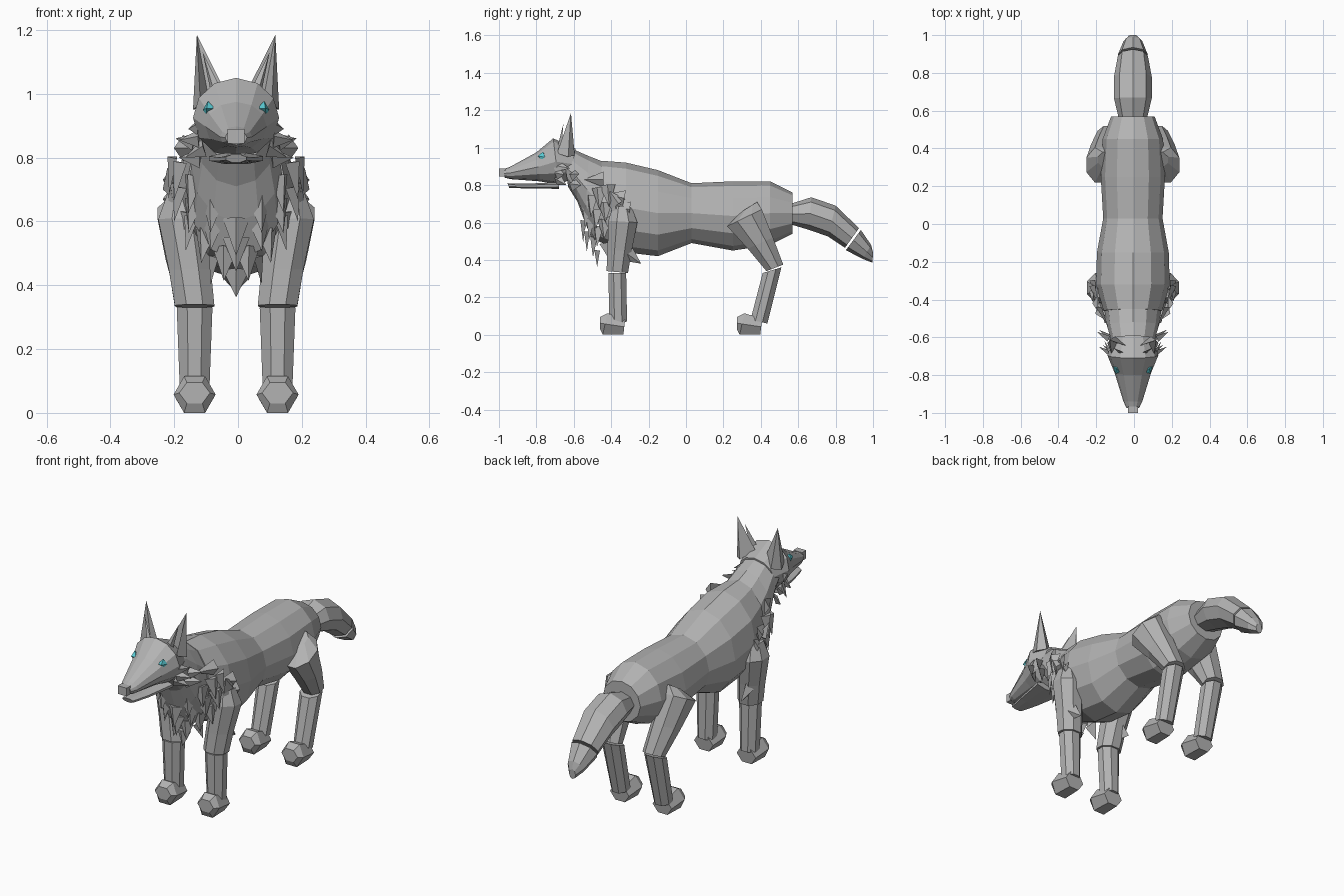
import bpy, bmesh, math
from mathutils import Vector as V

if "Cube" in bpy.data.objects:
    bpy.data.objects.remove(bpy.data.objects["Cube"])

CX = -0.006  # symmetry plane


def material(name, col):
    m = bpy.data.materials.new(name)
    m.diffuse_color = (*col, 1)
    m.use_nodes = True
    m.node_tree.nodes["Principled BSDF"].inputs["Base Color"].default_value = m.diffuse_color
    return m


GREY = material("fur grey", (0.45, 0.45, 0.45))
TEAL = material("eye teal", (0.10, 0.58, 0.64))


def finish(name, bm, mat=GREY):
    bmesh.ops.recalc_face_normals(bm, faces=bm.faces[:])
    me = bpy.data.meshes.new(name)
    bm.to_mesh(me)
    bm.free()
    me.materials.append(mat)
    ob = bpy.data.objects.new(name, me)
    bpy.context.collection.objects.link(ob)
    return ob


def loft(name, rings, n=12, x=0.0, flat=False, side=1):
    """Skin rings given as (y1, z1, y2, z2, half width[, x])."""
    bm = bmesh.new()
    k = 1 / math.cos(math.pi / n) if flat else 1
    loops = []
    for r in rings:
        y1, z1, y2, z2, hw = r[:5]
        cx = CX + side * (r[5] if len(r) > 5 else x)
        loop = []
        for i in range(n):
            a = 2 * math.pi * (i + (0.5 if flat else 0)) / n
            c, s = k * math.cos(a) / 2, k * math.sin(a)
            loop.append(bm.verts.new((cx + hw * s, (y1 + y2) / 2 + (y1 - y2) * c,
                                      (z1 + z2) / 2 + (z1 - z2) * c)))
        loops.append(loop)
    for a, b in zip(loops, loops[1:]):
        for i in range(n):
            j = (i + 1) % n
            bm.faces.new((a[i], a[j], b[j], b[i]))
    bm.faces.new(loops[0])
    bm.faces.new(loops[-1])
    return finish(name, bm)


def spike(bm, base, tip, out, width, thick):
    """Three-sided tuft of fur."""
    base, tip, out = V(base), V(tip), V(out).normalized()
    s = (tip - base).cross(out).normalized() * width / 2
    p = [bm.verts.new(q) for q in (base + s, base - s, base + out * thick, tip)]
    for f in ((0, 1, 2), (0, 1, 3), (1, 2, 3), (2, 0, 3)):
        bm.faces.new([p[i] for i in f])


# Trunk, neck, head and jaw
loft("body", [(-.45, .93, -.47, .50, .155), (-.32, .92, -.32, .44, .195),
              (-.15, .88, -.15, .42, .19), (.03, .81, .03, .49, .157),
              (.25, .82, .25, .45, .17), (.45, .82, .45, .48, .16),
              (.57, .76, .57, .54, .115)])
loft("neck", [(-.43, .92, -.49, .48, .15), (-.52, .955, -.54, .60, .14),
              (-.60, .99, -.58, .71, .122), (-.66, 1.0, -.63, .79, .11)])
loft("head", [(-.59, .995, -.62, .83, .105), (-.71, 1.05, -.68, .80, .135),
              (-.80, .975, -.78, .82, .096), (-.94, .898, -.94, .832, .05),
              (-.975, .885, -.97, .84, .034)])
loft("lower_jaw", [(-.68, .815, -.68, .78, .085), (-.85, .808, -.85, .782, .055),
                   (-.955, .81, -.945, .785, .032)], n=8, flat=True)
loft("nose", [(-.965, .89, -.965, .845, .027), (-1.0, .89, -1.0, .845, .027)],
     n=4, flat=True)

# Tail with a separate pointed end
loft("tail", [(.56, .70, .56, .59, .075), (.67, .735, .66, .56, .10),
              (.80, .69, .76, .525, .10), (.925, .57, .85, .465, .08)], n=8)
loft("tail_tip", [(.935, .56, .855, .452, .08), (.99, .48, .945, .405, .05),
                  (1.0, .44, .997, .385, .02)], n=8)

for side, tag in ((1, "left"), (-1, "right")):
    # Front leg
    loft("front_upper_leg_" + tag,
         [(-.39, .69, -.29, .68, .045, .17), (-.415, .61, -.26, .60, .074, .17),
          (-.42, .45, -.29, .45, .066, .145), (-.425, .34, -.31, .33, .062, .13)],
         n=8, side=side, flat=True)
    loft("front_lower_leg_" + tag,
         [(-.415, .33, -.32, .33, .056, .13), (-.41, .06, -.315, .07, .046, .13)],
         n=8, side=side, flat=True)
    # Hind leg
    loft("thigh_" + tag,
         [(.30, .66, .38, .71, .045, .14), (.22, .58, .405, .67, .076, .17),
          (.33, .46, .465, .52, .070, .15), (.43, .34, .52, .375, .056, .13)],
         n=8, side=side, flat=True)
    loft("hind_lower_leg_" + tag,
         [(.41, .33, .51, .36, .055, .13), (.345, .08, .435, .06, .046, .13)],
         n=8, side=side, flat=True)
    # Paws
    for part, y in (("front_paw_", -.46), ("hind_paw_", .272)):
        loft(part + tag, [(y, .095, y, .03, .042), (y + .04, .115, y + .015, .0, .057),
                          (y + .135, .085, y + .125, .0, .05)],
             n=6, x=.13, side=side, flat=True)

    # Ear with a hollow front
    bm = bmesh.new()
    pts = [(.035, -.645, 1.01), (.085, -.63, .98), (.112, -.69, .97),
           (.135, -.63, .95), (.095, -.595, .96)]
    ring = [bm.verts.new((CX + side * x, y, z)) for x, y, z in pts]
    tip = bm.verts.new((CX + side * .123, -.615, 1.185))
    for i in range(5):
        bm.faces.new((ring[i], ring[(i + 1) % 5], tip))
    bm.faces.new(ring)
    spike(bm, (CX + side * .06, -.675, 1.0), (CX + side * .105, -.655, 1.13),
          (side * .5, -1, 0), .04, .015)
    finish("ear_" + tag, bm)

    # Eye: small faceted gem
    bm = bmesh.new()
    top, low, inn, outr, fr, bk = [bm.verts.new((CX + side * x, y, z)) for x, y, z in
                                   ((.088, -.765, .978), (.094, -.77, .935),
                                    (.066, -.785, .953), (.104, -.755, .95),
                                    (.092, -.792, .955), (.075, -.75, .955))]
    loop = (top, outr, low, inn)
    for i in range(4):
        bm.faces.new((loop[i], loop[(i + 1) % 4], fr))
        bm.faces.new((loop[i], loop[(i + 1) % 4], bk))
    finish("eye_" + tag, bm, TEAL)

    # Cheek, shoulder and elbow tufts
    bm = bmesh.new()
    for b, t, w in (((.115, -.69, .90), (.150, -.62, .89), .06),
                    ((.115, -.68, .86), (.180, -.65, .855), .06),
                    ((.10, -.68, .83), (.160, -.64, .80), .06),
                    ((.13, -.60, .85), (.190, -.57, .86), .06),
                    ((.11, -.60, .80), (.180, -.56, .80), .07)):
        spike(bm, (CX + side * b[0], *b[1:]), (CX + side * t[0], *t[1:]),
              (side * .2, -1, .3), w, .025)
    finish("cheek_tufts_" + tag, bm)
    bm = bmesh.new()
    for b, t in (((.165, -.44, .83), (.13, -.545, .83)),
                 ((.20, -.33, .73), (.18, -.43, .75)),
                 ((.20, -.30, .67), (.19, -.39, .68)),
                 ((.20, -.36, .70), (.215, -.41, .77)),
                 ((.16, -.31, .43), (.16, -.24, .38))):
        spike(bm, (CX + side * b[0], *b[1:]), (CX + side * t[0], *t[1:]),
              (side, 0, 0), .085, .03)
    finish("shoulder_tufts_" + tag, bm)

# Chest ruff: V-shaped rows of tufts hanging down the front
bm = bmesh.new()
for zc, yc, zs, ys, hx, count, length in ((.61, -.535, .80, -.42, .185, 9, .12),
                                          (.55, -.515, .72, -.38, .185, 9, .11),
                                          (.49, -.485, .63, -.40, .15, 8, .11),
                                          (.45, -.46, .49, -.42, .055, 3, .09)):
    for i in range(count):
        u = -1 + 2 * i / (count - 1)
        a = u * math.pi / 2
        x = hx * math.sin(a)
        t = abs(x) / hx
        base = V((CX + x, ys + (yc - ys) * math.cos(a), zc + (zs - zc) * t))
        out = V((math.sin(a), -math.cos(a), .1))
        spike(bm, base, base + out * .025 + V((0, .01, -length)), out, .085, .03)
finish("chest_ruff", bm)
